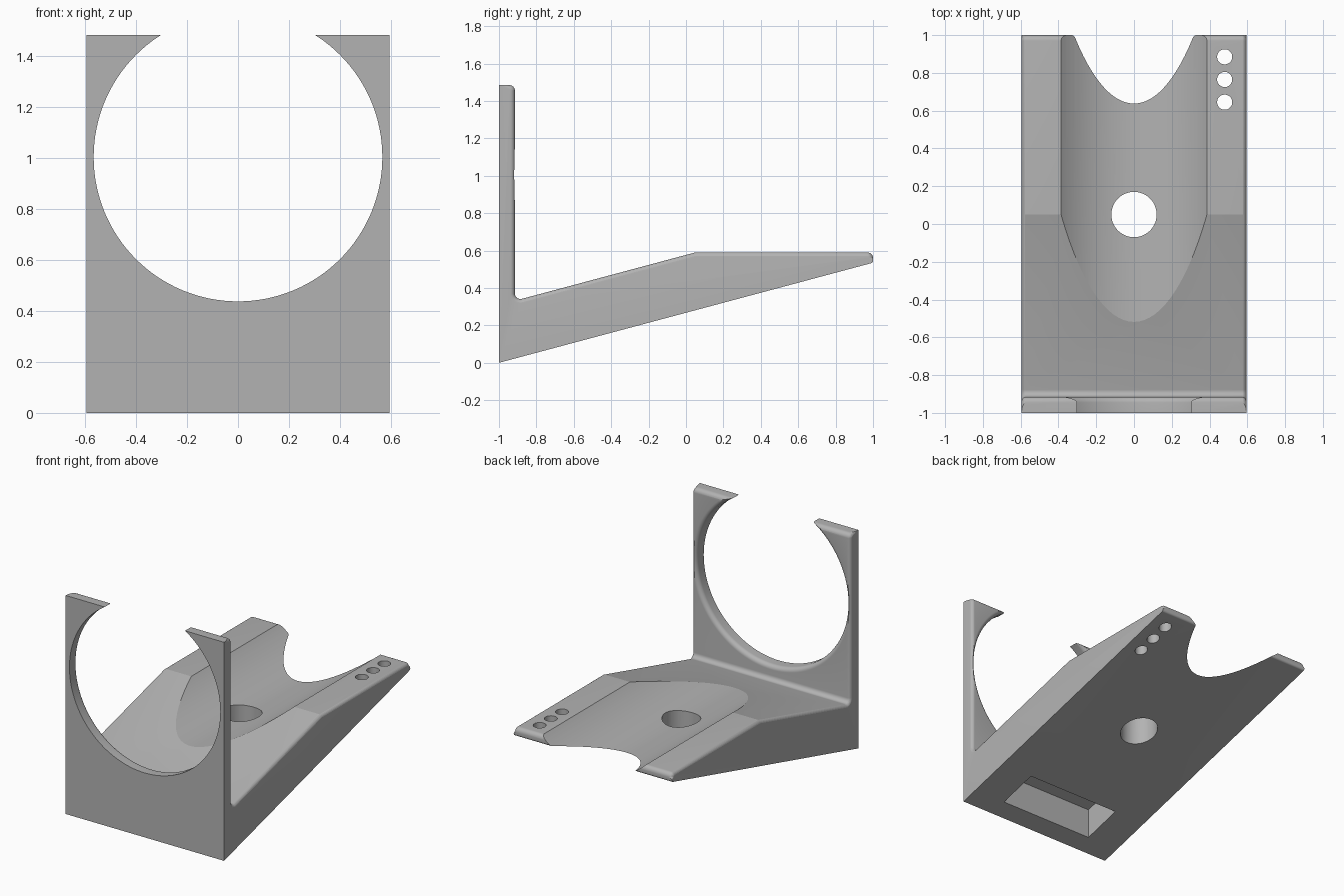
import bpy, bmesh, math
from mathutils import Vector, Matrix

if "Cube" in bpy.data.objects:
    bpy.data.objects.remove(bpy.data.objects["Cube"])

HALF_W = 0.595          # half width of the stand
SLOPE = 0.2675          # rise of the underside per unit of depth
PLATE_BACK = -0.915
RING_R, RING_Z = 0.567, 1.005
FILLET = 0.03

grey = bpy.data.materials.new("plain grey")
grey.use_nodes = True
grey.diffuse_color = (0.45, 0.45, 0.45, 1)
grey.node_tree.nodes["Principled BSDF"].inputs["Base Color"].default_value = grey.diffuse_color


def make_object(name, bm):
    bmesh.ops.recalc_face_normals(bm, faces=bm.faces)
    mesh = bpy.data.meshes.new(name)
    bm.to_mesh(mesh)
    bm.free()
    mesh.materials.append(grey)
    obj = bpy.data.objects.new(name, mesh)
    bpy.context.collection.objects.link(obj)
    return obj


def rounded(corners, steps=8):
    """Replace each (y, z, radius) corner with a tangent arc."""
    out = []
    for i, (y, z, r) in enumerate(corners):
        p = Vector((y, z))
        if r == 0:
            out.append(p)
            continue
        a = (Vector(corners[i - 1][:2]) - p).normalized()
        b = (Vector(corners[(i + 1) % len(corners)][:2]) - p).normalized()
        half = a.angle(b) / 2
        centre = p + (a + b).normalized() * r / math.sin(half)
        start = p + a * r / math.tan(half) - centre
        end = p + b * r / math.tan(half) - centre
        sweep = math.pi - 2 * half
        for k in range(steps + 1):
            t = k / steps
            w = math.sin((1 - t) * sweep) * start + math.sin(t * sweep) * end
            out.append(centre + w / math.sin(sweep))
    return out


def cut(target, cutter):
    mod = target.modifiers.new("cut", 'BOOLEAN')
    mod.operation = 'DIFFERENCE'
    mod.solver = 'EXACT'
    mod.object = cutter
    bpy.context.view_layer.objects.active = target
    bpy.ops.object.modifier_apply(modifier=mod.name)
    bpy.data.objects.remove(cutter)


# Side profile: upright front plate, ramp, flat top, thin rear tip
outline = rounded([
    (-1, 0, 0), (-1, 1.485, 0),
    (PLATE_BACK, 1.485, FILLET),
    (PLATE_BACK, 0.59 - SLOPE * (0.05 - PLATE_BACK), FILLET),
    (0.05, 0.59, 0), (1, 0.59, FILLET), (1, 2 * SLOPE, 0.015),
])
bm = bmesh.new()
side = bm.faces.new([bm.verts.new((-HALF_W, p.x, p.y)) for p in outline])
ext = bmesh.ops.extrude_face_region(bm, geom=[side])
bmesh.ops.translate(bm, vec=(2 * HALF_W, 0, 0),
                    verts=[v for v in ext["geom"] if isinstance(v, bmesh.types.BMVert)])
bmesh.ops.recalc_face_normals(bm, faces=bm.faces)

# Round the side rims of the back and top surfaces
def on_rim(e):
    a, b = e.verts
    if abs(a.co.x - b.co.x) > 0.01:
        return False
    return all(v.co.y > -0.99 and v.co.z > SLOPE * (v.co.y + 1) + 0.02 for v in e.verts)

bmesh.ops.bevel(bm, geom=[e for e in bm.edges if on_rim(e)], offset=0.024,
                segments=6, profile=0.5, affect='EDGES', clamp_overlap=False)
stand = make_object("stand_body", bm)

# Round opening that continues as a trough, with a flared lip behind the plate
rings = [(-1.2, RING_R)]
for k in range(9):
    t = k / 8 * math.pi / 2
    rings.append((PLATE_BACK - FILLET * (1 - math.sin(t)), RING_R + FILLET * (1 - math.cos(t))))
rings += [(-0.75, RING_R + FILLET), (-0.7, RING_R), (1.2, RING_R)]
SEGS = 128
bm = bmesh.new()
loops = [[bm.verts.new((r * math.sin(2 * math.pi * i / SEGS), y,
                        RING_Z - r * math.cos(2 * math.pi * i / SEGS)))
          for i in range(SEGS)] for y, r in rings]
for low, high in zip(loops, loops[1:]):
    for i in range(SEGS):
        j = (i + 1) % SEGS
        bm.faces.new((low[i], low[j], high[j], high[i]))
bm.faces.new(loops[0])
bm.faces.new(loops[-1])
cut(stand, make_object("ring_cutter", bm))

# Cable hole in the middle and three small holes at the left rear
for x, y, r in [(0, 0.05, 0.12)] + [(0.48, 0.645 + 0.12 * k, 0.04) for k in range(3)]:
    bm = bmesh.new()
    bmesh.ops.create_cone(bm, cap_ends=True, segments=48, radius1=r, radius2=r, depth=2,
                          matrix=Matrix.Translation((x, y, 0.5)))
    cut(stand, make_object("hole_cutter", bm))

# Rectangular pocket in the underside, its roof parallel to the slope
bm = bmesh.new()
bmesh.ops.create_cube(bm, size=1)
for v in bm.verts:
    y = -0.745 + v.co.y * 0.27
    z = SLOPE * (y + 1) + (0.205 if v.co.z > 0 else -0.3)
    v.co = (v.co.x * 0.71, y, z)
cut(stand, make_object("pocket_cutter", bm))

# Smooth curves, keep real edges crisp
bpy.ops.object.select_all(action='DESELECT')
stand.select_set(True)
bpy.context.view_layer.objects.active = stand
bpy.ops.object.shade_smooth_by_angle(angle=math.radians(14))
